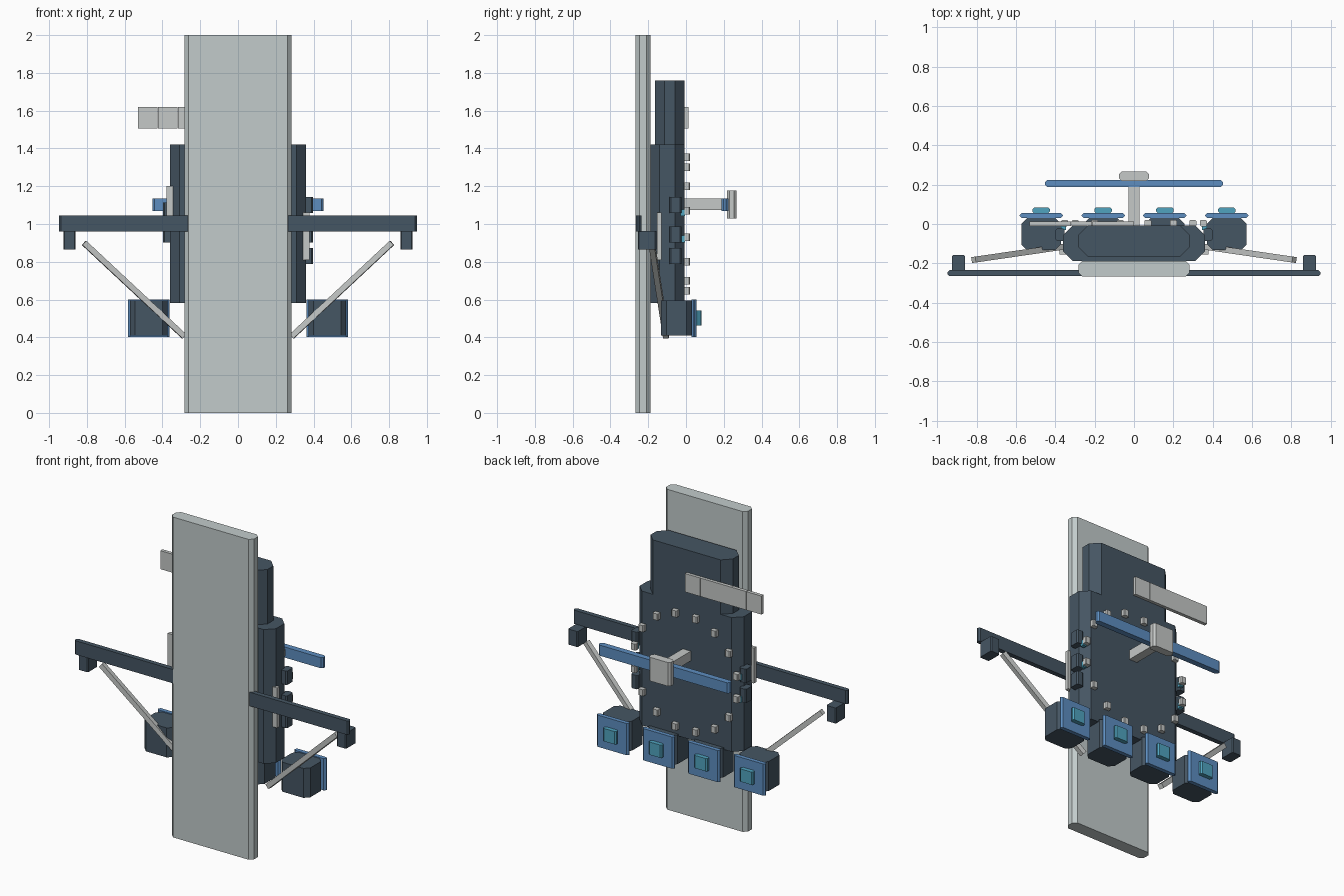
import bpy, bmesh, math
from mathutils import Vector

if "Cube" in bpy.data.objects:
    bpy.data.objects.remove(bpy.data.objects["Cube"])


def material(name, rgb):
    m = bpy.data.materials.new(name)
    m.diffuse_color = (*rgb, 1)
    m.use_nodes = True
    m.node_tree.nodes["Principled BSDF"].inputs["Base Color"].default_value = m.diffuse_color
    return m


PALE = material("pale_grey", (0.54, 0.60, 0.60))
GREY = material("neutral_grey", (0.56, 0.58, 0.57))
DARK = material("dark_slate", (0.06, 0.092, 0.125))
BLUE = material("blue", (0.11, 0.27, 0.53))
TEAL = material("teal", (0.08, 0.37, 0.52))


def block(name, x, y, z, mat, c=0.0):
    """Box between (min, max) ranges, with upright edges chamfered by c."""
    (x0, x1), (y0, y1), (z0, z1) = x, y, z
    if c:
        outline = [(x0 + c, y0), (x1 - c, y0), (x1, y0 + c), (x1, y1 - c),
                   (x1 - c, y1), (x0 + c, y1), (x0, y1 - c), (x0, y0 + c)]
    else:
        outline = [(x0, y0), (x1, y0), (x1, y1), (x0, y1)]
    bm = bmesh.new()
    low = [bm.verts.new((a, b, z0)) for a, b in outline]
    top = [bm.verts.new((a, b, z1)) for a, b in outline]
    bm.faces.new(low[::-1])
    bm.faces.new(top)
    n = len(outline)
    for i in range(n):
        j = (i + 1) % n
        bm.faces.new((low[i], low[j], top[j], top[i]))
    mesh = bpy.data.meshes.new(name)
    bm.to_mesh(mesh)
    bm.free()
    mesh.materials.append(mat)
    ob = bpy.data.objects.new(name, mesh)
    bpy.context.collection.objects.link(ob)
    return ob


def around(centre, half):
    return (centre - half, centre + half)


def strut(name, a, b, half, mat):
    """Square rod from a to b."""
    a, b = Vector(a), Vector(b)
    ob = block(name, around(0, half), around(0, half), (0, (b - a).length), mat)
    ob.location = a
    ob.rotation_euler = (b - a).to_track_quat('Z', 'Y').to_euler()


# Tall panel and the two-step body behind it
block("tall_panel", (-0.283, 0.283), (-0.268, -0.187), (0, 2), PALE, 0.022)
block("lower_body", (-0.36, 0.36), (-0.189, -0.007), (0.582, 1.42), DARK, 0.05)
block("upper_body", (-0.284, 0.284), (-0.165, -0.007), (1.42, 1.76), DARK, 0.05)

# Crossbar
block("crossbar", (-0.947, 0.947), (-0.265, -0.235), (0.96, 1.046), DARK, 0.01)

for s, side in ((-1, "left"), (1, "right")):
    # Hanging pods and diagonal struts
    block(f"{side}_pod", around(s * 0.892, 0.033), (-0.255, -0.157),
          (0.865, 0.962), DARK, 0.006)
    strut(f"{side}_strut", (s * 0.285, -0.105, 0.405), (s * 0.815, -0.182, 0.9),
          0.015, GREY)
    # Small equipment on the body sides
    for z in ((1.07, 0.945) if s < 0 else (1.1, 0.945, 0.83)):
        block(f"{side}_side_box", around(s * 0.375, 0.023), around(-0.055, 0.032),
              around(z, 0.043), DARK, 0.008)
    for z in (1.06, 0.92):
        block(f"{side}_side_light", around(s * 0.358, 0.012), around(-0.018, 0.012),
              around(z, 0.018), TEAL)
    block(f"{side}_side_plate", around(s * 0.358, 0.02), around(-0.142, 0.012),
          (0.98, 1.2) if s < 0 else (0.81, 1.06), GREY)

# Four engines with flange and nozzle
for x in (-0.472, -0.157, 0.157, 0.472):
    block("engine_box", around(x, 0.1), (-0.132, 0.03), (0.41, 0.594), DARK, 0.028)
    block("engine_flange", around(x, 0.11), (0.03, 0.056), (0.402, 0.6), BLUE, 0.011)
    block("engine_nozzle", around(x, 0.045), (0.056, 0.083), (0.463, 0.543), TEAL, 0.008)

# Ring of studs on the back face
for i in range(16):
    a = math.radians(11.25 + 22.5 * i)
    block("ring_stud", around(0.36 * math.sin(a), 0.018), (-0.012, 0.02),
          around(1.0 + 0.36 * math.cos(a), 0.02), GREY, 0.005)

# Row of five side panels
for i in range(5):
    block("row_panel", (-0.53 + i * 0.106, -0.53 + (i + 1) * 0.106 - 0.001),
          (-0.01, 0.012), (1.505, 1.62), GREY)

# Rear boom, wing and end plate
block("rear_boom", around(0, 0.028), (-0.02, 0.22), (1.075, 1.135), GREY)
block("rear_wing", (-0.453, 0.453), (0.187, 0.224), (1.07, 1.136), BLUE, 0.012)
block("rear_end_plate", around(0, 0.075), (0.218, 0.268), (1.03, 1.178), GREY, 0.013)
